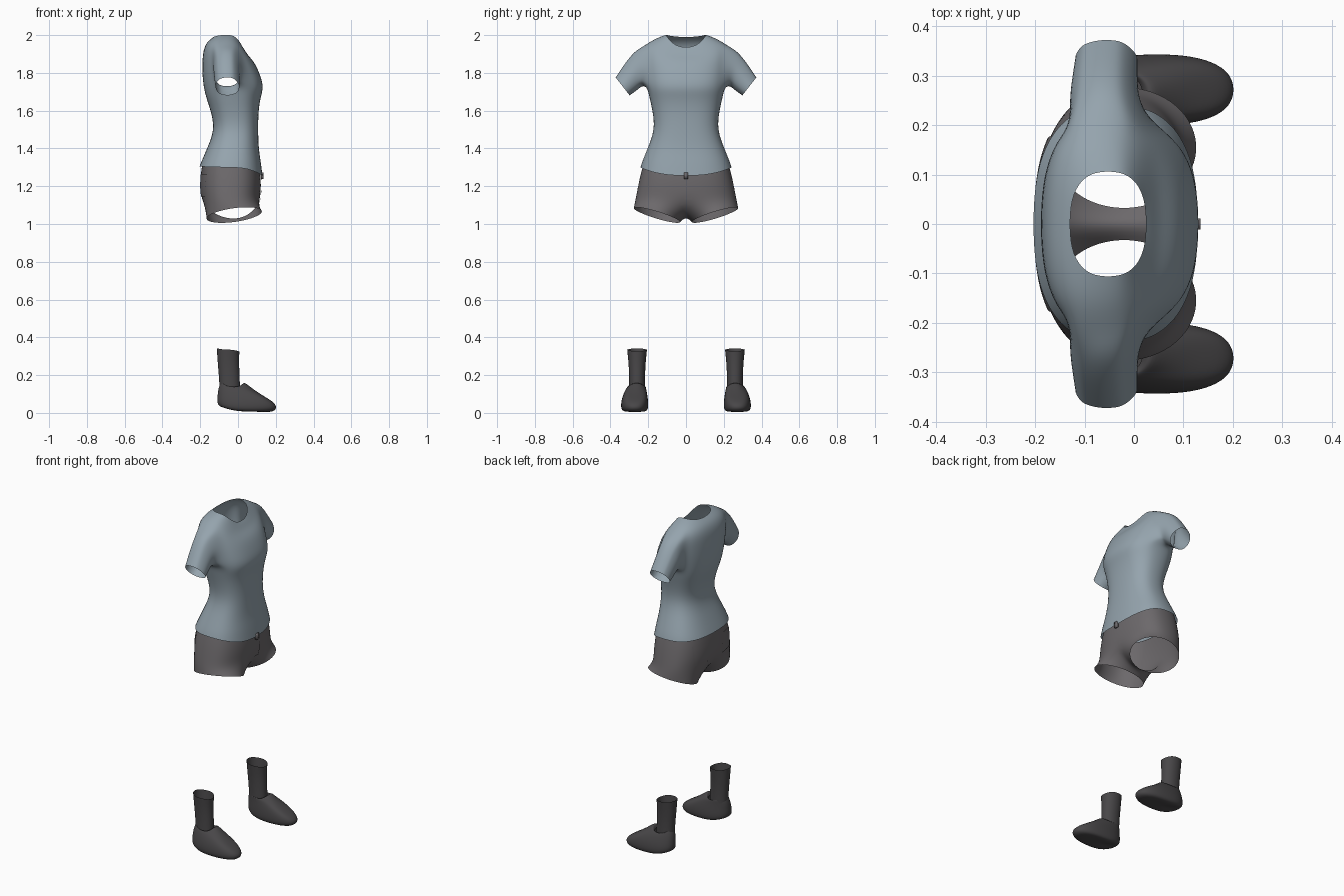
import bpy, bmesh
from math import sin, cos, pi, radians, atan2
from mathutils import Vector

if "Cube" in bpy.data.objects:
    bpy.data.objects.remove(bpy.data.objects["Cube"])


def material(name, rgb):
    m = bpy.data.materials.new(name)
    m.use_nodes = True
    m.diffuse_color = (*rgb, 1)
    m.node_tree.nodes["Principled BSDF"].inputs["Base Color"].default_value = (*rgb, 1)
    return m


SHIRT = material("blue grey cloth", (0.30, 0.37, 0.42))
SHORTS = material("grey denim", (0.15, 0.14, 0.147))
SHOES = material("charcoal leather", (0.065, 0.062, 0.065))


def power(v, e):
    return abs(v) ** e * (1 if v >= 0 else -1)


def ring(bm, spec, angles, cy=0, e=0.8):
    """Oval cross-section: back x, front x, half width, then z at front, side, back."""
    x0, x1, hw, zf, zs, zb = spec if len(spec) == 6 else (*spec, spec[3], spec[3])
    out = []
    for t in angles:
        c = cos(t)
        z = zs + ((zf if c > 0 else zb) - zs) * c * c
        out.append(bm.verts.new(((x0 + x1) / 2 + (x1 - x0) / 2 * power(c, e),
                                 cy + hw * power(sin(t), e), z)))
    return out


def bridge(bm, a, b, closed=True, skip=()):
    n = len(a)
    for i in range(n if closed else n - 1):
        if i not in skip:
            j = (i + 1) % n
            bm.faces.new((a[i], a[j], b[j], b[i]))


def finish(bm, name, mat, mirror=False, levels=2):
    bmesh.ops.recalc_face_normals(bm, faces=bm.faces)
    me = bpy.data.meshes.new(name)
    bm.to_mesh(me)
    bm.free()
    me.materials.append(mat)
    for p in me.polygons:
        p.use_smooth = True
    ob = bpy.data.objects.new(name, me)
    bpy.context.collection.objects.link(ob)
    if mirror:
        m = ob.modifiers.new("mirror", "MIRROR")
        m.use_axis = (False, True, False)
        m.use_clip = True
    if levels:
        s = ob.modifiers.new("smooth", "SUBSURF")
        s.levels = s.render_levels = levels
    return ob


HALF = [pi * i / 12 for i in range(13)]
FULL = [2 * pi * i / 20 for i in range(20)]


def half_ring(bm, spec):
    r = ring(bm, spec, HALF)
    r[0].co.y = r[-1].co.y = 0
    return r


# Shirt body, from hem to neckline, leaving an arm hole
bm = bmesh.new()
rows = [half_ring(bm, s) for s in (
    (-.205, .131, .243, 1.255, 1.30, 1.305),
    (-.195, .122, .234, 1.33),
    (-.165, .11, .205, 1.40),
    (-.123, .107, .165, 1.50),
    (-.145, .109, .178, 1.60),
    (-.17, .120, .195, 1.67),
    (-.183, .138, .207, 1.725),
    (-.19, .118, .215, 1.79),
    (-.19, .09, .222, 1.855),
    (-.185, .055, .222, 1.89, 1.945, 1.92),
    (-.165, .036, .165, 1.92, 1.982, 1.965),
    (-.13, .025, .107, 1.935, 2.002, 1.99))]
for k in range(len(rows) - 1):
    bridge(bm, rows[k], rows[k + 1], False, range(4, 8) if 6 <= k < 9 else ())

# Sleeve, grown from the edge of the arm hole
hole = rows[6][4:9] + [rows[7][8], rows[8][8]] + rows[9][8:3:-1] + [rows[8][4], rows[7][4]]
turn = [atan2((v.co.z - 1.835) / .11, (v.co.x + .045) / .08) for v in hole]
last = hole
for centre, up, rx in (((-.06, .248, 1.826), (0, .018, .098), .074),
                       ((-.06, .285, 1.786), (0, .030, .081), .070),
                       ((-.056, .335, 1.728), (0, .039, .050), .066)):
    loop = [bm.verts.new(Vector(centre) + Vector((rx * cos(a), 0, 0)) + Vector(up) * sin(a))
            for a in turn]
    bridge(bm, last, loop)
    last = loop
finish(bm, "shirt", SHIRT, mirror=True)

# Shorts: hips, crotch seam and flared legs
bm = bmesh.new()
rows = [half_ring(bm, s) for s in (
    (-.19, .112, .226, 1.32),
    (-.199, .121, .243, 1.26),
    (-.202, .123, .258, 1.19),
    (-.195, .118, .270, 1.125))]
for a, b in zip(rows, rows[1:]):
    bridge(bm, a, b, False)
crotch = [bm.verts.new((x, 0, z)) for x, z in ((-.12, 1.06), (-.03, 1.03), (.055, 1.05))]
hem = []
for d in [-50 + 280 * i / 12 for i in range(13)] + [250, 270, 290]:
    x = -.02 + .15 * cos(radians(d))
    y = .155 + .125 * sin(radians(d))
    hem.append(bm.verts.new((x, y, 1.01 + (y - .03) * .3 + (x + .02) * .13)))
bridge(bm, rows[-1] + crotch, hem)
shorts = finish(bm, "shorts", SHORTS, mirror=True)


# Thin cloth patches that follow the surface of the shorts
def patch(name, x, y, z, w, h):
    bm = bmesh.new()
    bmesh.ops.create_grid(bm, x_segments=8, y_segments=8, size=.5)
    for v in bm.verts:
        taper = 1 - .25 * max(0, -v.co.y)
        v.co = (x, y + v.co.x * w * taper, z + v.co.y * h)
    ob = finish(bm, name, SHORTS, levels=0)
    s = ob.modifiers.new("fit", "SHRINKWRAP")
    s.target = shorts
    s.wrap_method = "PROJECT"
    s.use_project_x, s.use_project_y, s.use_project_z = True, False, False
    s.use_negative_direction = x > 0
    s.use_positive_direction = x < 0
    s.wrap_mode = "ABOVE_SURFACE"
    s.offset = .004


patch("fly", .3, .012, 1.19, .045, .12)
for side, s in (("left", 1), ("right", -1)):
    patch(side + "_back_pocket", -.4, s * .12, 1.205, .11, .12)

# Belt loop at the front of the waist
bm = bmesh.new()
bmesh.ops.create_cube(bm, size=1)
for v in bm.verts:
    v.co = (.129 + v.co.x * .012, v.co.y * .022, 1.255 + v.co.z * .035)
finish(bm, "belt_loop", SHORTS, levels=0)

# Socks and shoes
for side, s in (("left", 1), ("right", -1)):
    bm = bmesh.new()
    rows = [ring(bm, r, FULL, s * .259, .95) for r in (
        (-.098, .012, .043, .10),
        (-.100, .010, .042, .18),
        (-.108, .006, .045, .26),
        (-.113, .008, .053, .325, .335, .342))]
    for a, b in zip(rows, rows[1:]):
        bridge(bm, a, b)
    finish(bm, side + "_sock", SHOES)

    bm = bmesh.new()
    rows = [ring(bm, r, FULL, s * cy, .85) for cy, r in (
        (.270, (-.085, .165, .050, .0, .004, .028)),
        (.272, (-.108, .198, .071, .012, .014, .04)),
        (.272, (-.112, .208, .074, .032, .045, .065)),
        (.270, (-.110, .190, .068, .058, .085, .09)),
        (.266, (-.107, .125, .057, .095, .12, .12)),
        (.262, (-.098, .062, .050, .14, .137, .15)),
        (.261, (-.088, .030, .046, .168, .14, .172)),
        (.260, (-.085, .018, .044, .14, .12, .15)))]
    for a, b in zip(rows, rows[1:]):
        bridge(bm, a, b)
    bm.faces.new(rows[0])
    finish(bm, side + "_shoe", SHOES)
